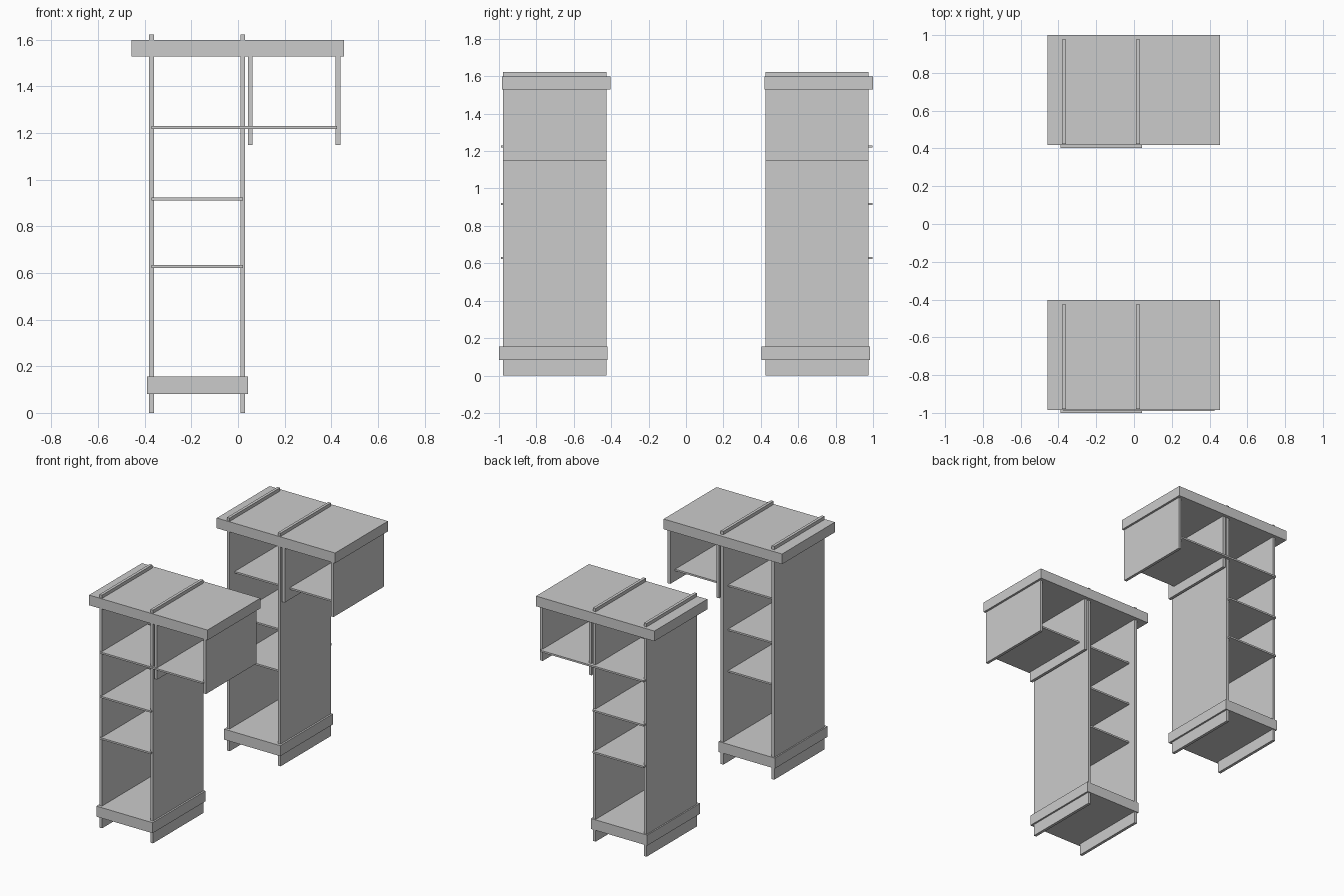
import bpy

if "Cube" in bpy.data.objects:
    bpy.data.objects.remove(bpy.data.objects["Cube"])


def box(name, x, y, z):
    """Box from (min, max) ranges on each axis."""
    bpy.ops.mesh.primitive_cube_add(
        size=1, location=[(a + b) / 2 for a, b in (x, y, z)])
    ob = bpy.context.object
    ob.name = name
    ob.scale = [b - a for a, b in (x, y, z)]
    bpy.ops.object.transform_apply(location=False, rotation=False, scale=True)
    return ob


# Two matching shelf units; the shelves slide outwards on each one
units = (("front", -0.979, (-0.99, -0.48)),
         ("rear", 0.424, (0.48, 0.998)))

for side, y0, shelf_y in units:
    panel_y = (y0, y0 + 0.553)

    # Tall side panels poking through the top
    for label, x in (("left", -0.381), ("right", 0.011)):
        box(f"{side}_{label}_tall_panel", (x, x + 0.02), panel_y, (0, 1.622))

    # Short panels of the hanging side compartment
    for label, x in (("inner", 0.043), ("outer", 0.419)):
        box(f"{side}_{label}_short_panel", (x, x + 0.02), panel_y, (1.148, 1.56))

    # Thick top and base slabs
    box(f"{side}_top_slab", (-0.457, 0.454), (y0 - 0.005, y0 + 0.576), (1.528, 1.599))
    box(f"{side}_base_slab", (-0.39, 0.043), (y0 - 0.021, y0 + 0.559), (0.082, 0.155))

    # Thin shelves, the upper one running into the side compartment
    for label, x1, z in (("lower", 0.022, 0.628), ("middle", 0.022, 0.917),
                         ("upper", 0.425, 1.224)):
        box(f"{side}_{label}_shelf", (-0.372, x1), shelf_y, (z - 0.006, z + 0.006))
